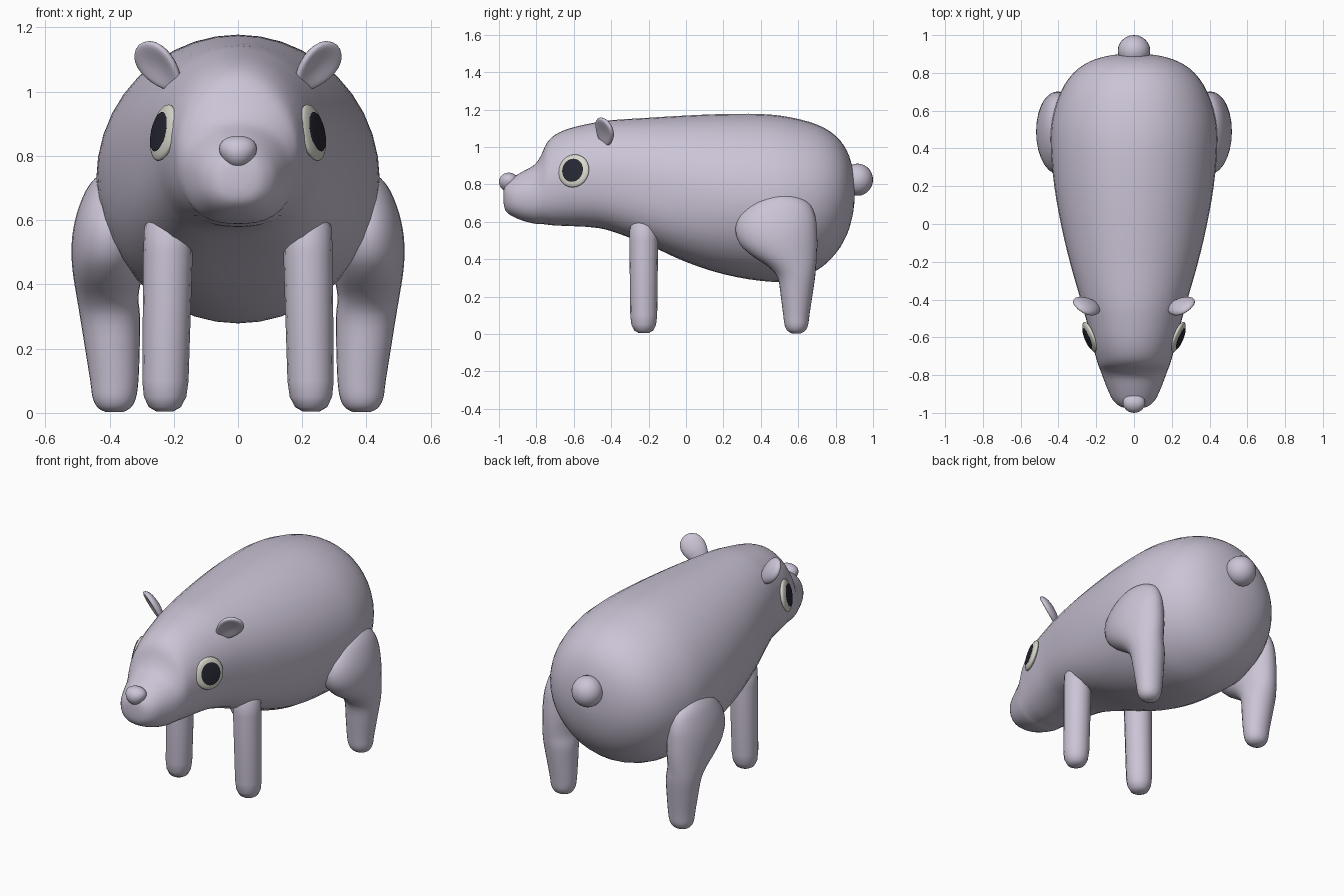
import bpy, bmesh, math
from mathutils import Vector, Matrix

if "Cube" in bpy.data.objects:
    bpy.data.objects.remove(bpy.data.objects["Cube"])


def material(name, rgb):
    m = bpy.data.materials.new(name)
    m.diffuse_color = (*rgb, 1)
    m.use_nodes = True
    m.node_tree.nodes["Principled BSDF"].inputs["Base Color"].default_value = m.diffuse_color
    return m


SKIN = material("lavender grey", (0.60, 0.55, 0.67))
WHITE = material("eye ivory", (0.68, 0.68, 0.60))
DARK = material("pupil dark", (0.02, 0.02, 0.032))


def finish(bm, name, mat, angle=70):
    bmesh.ops.recalc_face_normals(bm, faces=bm.faces[:])
    me = bpy.data.meshes.new(name)
    bm.to_mesh(me)
    bm.free()
    ob = bpy.data.objects.new(name, me)
    bpy.context.collection.objects.link(ob)
    me.materials.append(mat)
    bpy.ops.object.select_all(action='DESELECT')
    ob.select_set(True)
    bpy.context.view_layer.objects.active = ob
    bpy.ops.object.shade_smooth_by_angle(angle=math.radians(angle))
    return ob


def loft(rings):
    """Skin a list of point rings and close each end with a fan."""
    bm = bmesh.new()
    loops = [[bm.verts.new(p) for p in r] for r in rings]
    n = len(loops[0])
    for a, b in zip(loops, loops[1:]):
        for i in range(n):
            bm.faces.new((a[i], a[(i + 1) % n], b[(i + 1) % n], b[i]))
    for end in (loops[0], loops[-1]):
        c = bm.verts.new(sum((v.co for v in end), Vector()) / n)
        for i in range(n):
            bm.faces.new((end[i], end[(i + 1) % n], c))
    return bm


def smooth(rows, steps=3):
    """Curve smoothly through rows of section values."""
    out = []
    pts = [rows[0]] + rows + [rows[-1]]
    for p, a, b, q in zip(pts, pts[1:], pts[2:], pts[3:]):
        for k in range(steps):
            t = k / steps
            out.append([0.5 * (2 * j + (l - i) * t + (2 * i - 5 * j + 4 * l - m) * t * t
                               + (3 * j - i - 3 * l + m) * t ** 3)
                        for i, j, l, m in zip(p, a, b, q)])
    return out + [list(rows[-1])]


def circle(n):
    return [(math.cos(2 * math.pi * i / n), math.sin(2 * math.pi * i / n)) for i in range(n)]


def squarer_below(n, e):
    """Unit section: round above, superellipse of exponent e below."""
    pts = []
    for c, s in circle(n):
        k = 1 if s >= 0 else (abs(c) ** e + abs(s) ** e) ** (-1 / e)
        pts.append((c * k, s * k))
    return pts


def blob(matrix, shape=None, seg=24):
    """Unit sphere, optionally reshaped, then placed by a matrix."""
    bm = bmesh.new()
    bmesh.ops.create_uvsphere(bm, u_segments=seg, v_segments=seg // 2 + 2, radius=1)
    for v in bm.verts:
        if shape:
            shape(v.co)
        v.co = matrix @ v.co
    return bm


def placed(loc, rot, scale):
    return Matrix.LocRotScale(Vector(loc), rot, Vector(scale))


# Body and head: sections (y, bottom, top, half width, lower squareness)
SECTIONS = [
    (-0.975, 0.70, 0.77, 0.035, 2.2), (-0.965, 0.66, 0.805, 0.075, 2.3),
    (-0.93, 0.63, 0.835, 0.113, 2.4), (-0.87, 0.605, 0.87, 0.142, 2.5),
    (-0.81, 0.59, 0.905, 0.165, 2.5), (-0.775, 0.588, 0.955, 0.178, 2.5),
    (-0.745, 0.585, 1.02, 0.19, 2.5), (-0.70, 0.58, 1.065, 0.203, 2.5),
    (-0.62, 0.577, 1.10, 0.226, 2.5), (-0.50, 0.57, 1.128, 0.255, 2.6),
    (-0.40, 0.55, 1.143, 0.283, 2.8), (-0.20, 0.475, 1.156, 0.34, 2.9),
    (0.0, 0.385, 1.168, 0.387, 2.5), (0.2, 0.32, 1.176, 0.422, 2.2),
    (0.4, 0.284, 1.176, 0.44, 2), (0.55, 0.284, 1.16, 0.434, 2),
    (0.70, 0.34, 1.12, 0.388, 2), (0.80, 0.43, 1.06, 0.32, 2),
    (0.86, 0.53, 0.98, 0.235, 2), (0.89, 0.63, 0.89, 0.14, 2), (0.90, 0.70, 0.82, 0.06, 2)]
finish(loft([[(w * c, y, (b + t) / 2 + (t - b) / 2 * s) for c, s in squarer_below(40, e)]
             for y, b, t, w, e in smooth(SECTIONS)]), "body", SKIN)

# Hind leg: sections (z, y from, y to, x from, x to)
HIND = [
    (0.002, 0.57, 0.61, 0.36, 0.41), (0.015, 0.545, 0.635, 0.335, 0.435),
    (0.045, 0.528, 0.652, 0.318, 0.452), (0.10, 0.52, 0.66, 0.31, 0.46),
    (0.20, 0.507, 0.675, 0.306, 0.476), (0.30, 0.490, 0.69, 0.305, 0.492),
    (0.36, 0.44, 0.695, 0.31, 0.502), (0.42, 0.35, 0.70, 0.30, 0.512),
    (0.48, 0.288, 0.702, 0.29, 0.518), (0.55, 0.265, 0.70, 0.29, 0.516),
    (0.62, 0.28, 0.693, 0.30, 0.502), (0.69, 0.34, 0.665, 0.32, 0.475),
    (0.73, 0.41, 0.61, 0.34, 0.445), (0.745, 0.47, 0.55, 0.36, 0.42)]
# Front leg: sections (z, radius)
FORE = [(0.004, 0.025), (0.018, 0.050), (0.05, 0.066), (0.10, 0.072),
        (0.50, 0.077), (0.58, 0.075), (0.63, 0.045)]


# Ear: narrow at the base, slightly cupped at the front
def ear_shape(co):
    r2 = co.x ** 2 + co.y ** 2
    co.x *= 1 + 0.22 * co.y
    if co.z > 0:
        co.z -= 0.9 * max(0, 1 - r2)


def nose_shape(co):
    co.x *= 1 + 0.2 * co.z
    co.z = max(co.z, -1) * (0.92 if co.z > 0 else 1)


for side, s in (("right", 1), ("left", -1)):
    finish(loft([[(s * ((a + b) / 2 + (b - a) / 2 * c), (f + t) / 2 + (t - f) / 2 * d, z)
                  for c, d in circle(28)] for z, f, t, a, b in smooth(HIND)]),
           side + "_hind_leg", SKIN)
    finish(loft([[(s * (0.228 - 0.02 * z + r * c), -0.226 + r * d, z)
                  for c, d in circle(16)] for z, r in FORE]), side + "_front_leg", SKIN)

    # Ear faces forward and slightly down, its length leaning outward
    n = Vector((s * 0.5, -0.74, -0.42)).normalized()
    up = Vector((s * 0.67, 0.03, 0.74))
    up = (up - n * up.dot(n)).normalized()
    rot = Matrix((up.cross(n), up, n)).transposed().to_quaternion()
    finish(blob(placed((s * 0.247, -0.437, 1.077), rot, (0.066, 0.092, 0.034)), ear_shape),
           side + "_ear", SKIN)

    # Eye: shallow dome with a thin dark pupil
    n = Vector((s * 0.9, -0.37, 0.2)).normalized()
    q = n.to_track_quat('Z', 'Y')
    eye = Vector((s * 0.232, -0.60, 0.872))
    finish(blob(placed(eye, q, (0.088, 0.09, 0.021))), side + "_eye", WHITE)
    finish(blob(placed(eye + n * 0.0175, q, (0.060, 0.063, 0.0048))), side + "_pupil", DARK)

# Nose and tail
finish(blob(placed((0, -0.947, 0.814), None, (0.058, 0.053, 0.053)), nose_shape), "nose", SKIN)
finish(blob(placed((0, 0.917, 0.825), None, (0.086, 0.083, 0.086))), "tail", SKIN)
